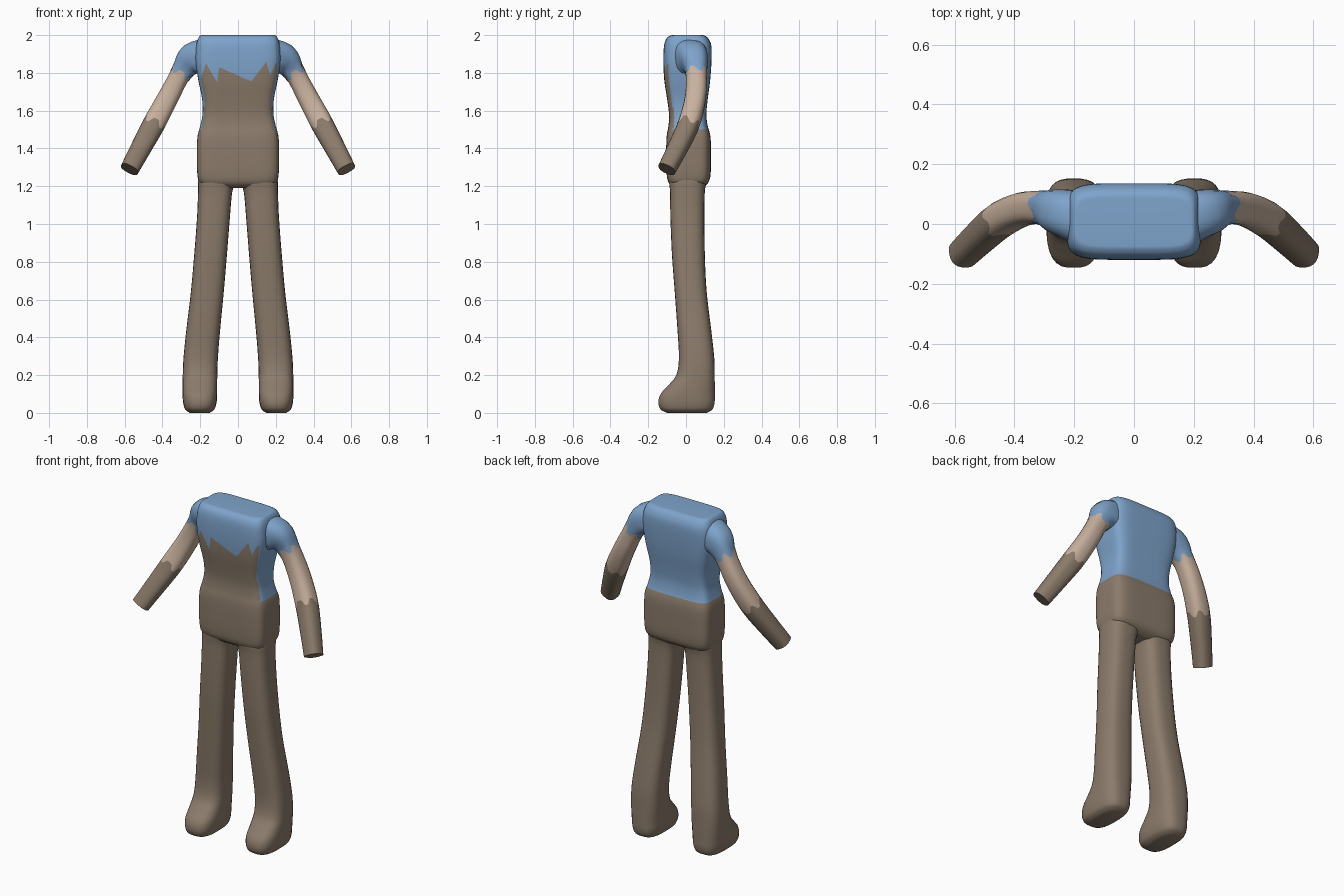
import bpy, bmesh, math
from mathutils import Vector

cube = bpy.data.objects.get("Cube")
if cube:
    bpy.data.objects.remove(cube, do_unlink=True)


def material(name, rgb):
    m = bpy.data.materials.new(name)
    m.use_nodes = True
    m.diffuse_color = (*rgb, 1)
    m.node_tree.nodes["Principled BSDF"].inputs["Base Color"].default_value = (*rgb, 1)
    return m


BLUE = material("blue cloth", (0.21, 0.37, 0.60))
BROWN = material("brown cloth", (0.26, 0.20, 0.147))
SKIN = material("skin", (0.58, 0.44, 0.34))
STEPS = 4


def smooth_rows(rows):
    """Catmull-Rom interpolation between key sections."""
    out = []
    for i in range(len(rows) - 1):
        quad = [rows[max(i - 1, 0)], rows[i], rows[i + 1], rows[min(i + 2, len(rows) - 1)]]
        for k in range(STEPS):
            t = k / STEPS
            out.append([b + 0.5 * t * (c - a + t * (2*a - 5*b + 4*c - d + t * (3*(b - c) + d - a)))
                        for a, b, c, d in zip(*quad)])
    return out + [list(rows[-1])]


def loft(sections, sides, power, jag_rows=()):
    """Skin rounded-box rings; each section is centre, half axes u and v, and tangent."""
    bm = bmesh.new()
    rings = []
    for r, (c, u, v, t) in enumerate(sections):
        ring = []
        for k in range(sides):
            a = 2 * math.pi * (k + 0.5) / sides
            ca, sa = math.cos(a), math.sin(a)
            p = c + u * math.copysign(abs(ca) ** (2 / power), ca) \
                + v * math.copysign(abs(sa) ** (2 / power), sa)
            if r in jag_rows:
                p += t * (0.018 if k % 4 < 2 else -0.014)
            ring.append(bm.verts.new(p))
        rings.append(ring)
    row = bm.faces.layers.int.new("row")
    for r in range(len(rings) - 1):
        for k in range(sides):
            j = (k + 1) % sides
            f = bm.faces.new((rings[r][k], rings[r][j], rings[r + 1][j], rings[r + 1][k]))
            f[row] = r
    bm.faces.new(rings[0])[row] = 0
    bm.faces.new(rings[-1])[row] = len(rings) - 2
    bmesh.ops.recalc_face_normals(bm, faces=bm.faces)
    return bm, row


def finish(bm, name, mats):
    mesh = bpy.data.meshes.new(name)
    bm.to_mesh(mesh)
    bm.free()
    for m in mats:
        mesh.materials.append(m)
    ob = bpy.data.objects.new(name, mesh)
    bpy.context.collection.objects.link(ob)
    bpy.ops.object.select_all(action="DESELECT")
    ob.select_set(True)
    bpy.context.view_layer.objects.active = ob
    bpy.ops.object.shade_smooth_by_angle(angle=math.radians(50))


def box_sections(rows, s=1):
    """Rows of x0, x1, y0, y1, z become horizontal sections."""
    return [(Vector((s * (a + b) / 2, (c + d) / 2, z)), Vector(((b - a) / 2, 0, 0)),
             Vector((0, (d - c) / 2, 0)), Vector((0, 0, 1)))
            for a, b, c, d, z in smooth_rows(rows)]


# Torso and hips
torso_rows = [(-w, w, y0, y1, z) for w, y0, y1, z in (
    (0.15, -0.06, 0.08, 1.19), (0.20, -0.09, 0.115, 1.215), (0.215, -0.102, 0.13, 1.26),
    (0.218, -0.105, 0.132, 1.36), (0.215, -0.103, 0.13, 1.46), (0.20, -0.093, 0.115, 1.52),
    (0.188, -0.09, 0.108, 1.58), (0.19, -0.10, 0.115, 1.66), (0.21, -0.115, 0.128, 1.76),
    (0.225, -0.12, 0.135, 1.86), (0.222, -0.117, 0.135, 1.94), (0.212, -0.105, 0.12, 1.98),
    (0.20, -0.085, 0.10, 1.997), (0.185, -0.07, 0.085, 2.0))]
bm, row = loft(box_sections(torso_rows), 48, 5)


def cut(faces, co, no):
    geom = set(faces)
    for f in faces:
        geom.update(f.edges, f.verts)
    bmesh.ops.bisect_plane(bm, geom=list(geom), plane_co=co, plane_no=no)


def is_front(f):
    return f.normal.y < -0.6


# Cut the ragged shirt edge into the chest, and the straight hem at the waist
zigzag = [(-0.3, 1.80), (-0.20, 1.76), (-0.17, 1.85), (-0.11, 1.75), (-0.10, 1.83),
          (0.07, 1.755), (0.15, 1.86), (0.17, 1.79), (0.20, 1.85), (0.3, 1.82)]
cut(bm.faces[:], (0, 0, 1.5), (0, 0, 1))
for x, z in zigzag[1:-1]:
    bm.normal_update()
    cut([f for f in bm.faces if is_front(f)], (x, 0, 0), (1, 0, 0))
for (xa, za), (xb, zb) in zip(zigzag, zigzag[1:]):
    bm.normal_update()
    cut([f for f in bm.faces if is_front(f) and xa < f.calc_center_median().x < xb],
        (xa, 0, za), (za - zb, 0, xb - xa))
bm.normal_update()
for f in bm.faces:
    c = f.calc_center_median()
    hem = 1.5
    if is_front(f):
        for (xa, za), (xb, zb) in zip(zigzag, zigzag[1:]):
            if xa <= c.x <= xb:
                hem = za + (zb - za) * (c.x - xa) / (xb - xa)
    f.material_index = 0 if c.z > hem else 1
finish(bm, "torso", [BLUE, BROWN])

# Legs with feet, and arms with gloves
leg_rows = [
    (0.15, 0.255, -0.10, 0.11, 0.0), (0.125, 0.28, -0.135, 0.14, 0.018),
    (0.113, 0.291, -0.147, 0.152, 0.055), (0.11, 0.294, -0.135, 0.153, 0.10),
    (0.11, 0.294, -0.095, 0.153, 0.145), (0.109, 0.293, -0.052, 0.152, 0.20),
    (0.106, 0.289, -0.038, 0.15, 0.29), (0.095, 0.275, -0.045, 0.135, 0.43),
    (0.075, 0.25, -0.06, 0.11, 0.64), (0.058, 0.232, -0.075, 0.10, 0.84),
    (0.042, 0.217, -0.083, 0.098, 1.04), (0.03, 0.212, -0.085, 0.10, 1.17),
    (0.008, 0.211, -0.09, 0.11, 1.23), (0.0, 0.20, -0.08, 0.10, 1.28)]
arm_rows = [  # centre x, y, z, then half width and half depth
    (0.15, 0.01, 1.885, 0.10, 0.095), (0.24, 0.04, 1.87, 0.088, 0.078),
    (0.30, 0.054, 1.80, 0.056, 0.057), (0.37, 0.05, 1.67, 0.056, 0.056),
    (0.445, 0.015, 1.53, 0.06, 0.057), (0.515, -0.045, 1.40, 0.055, 0.053),
    (0.574, -0.102, 1.29, 0.05, 0.048)]
for side, s in (("left", 1), ("right", -1)):
    bm, row = loft(box_sections(leg_rows, s), 28, 2.9)
    finish(bm, side + "_leg", [BROWN])

    rows = smooth_rows(arm_rows)
    centres = [Vector((s * r[0], r[1], r[2])) for r in rows]
    sections = []
    for i, r in enumerate(rows):
        t = (centres[min(i + 1, len(rows) - 1)] - centres[max(i - 1, 0)]).normalized()
        v = (Vector((0, 1, 0)) - t * t.y).normalized()
        sections.append((centres[i], v.cross(t) * r[3], v * r[4], t))
    sleeve, cuff = 2 * STEPS, 4 * STEPS
    bm, row = loft(sections, 20, 2.6, (sleeve, cuff))
    for f in bm.faces:
        f.material_index = 0 if f[row] < sleeve else 1 if f[row] < cuff else 2
    finish(bm, side + "_arm", [BLUE, SKIN, BROWN])
